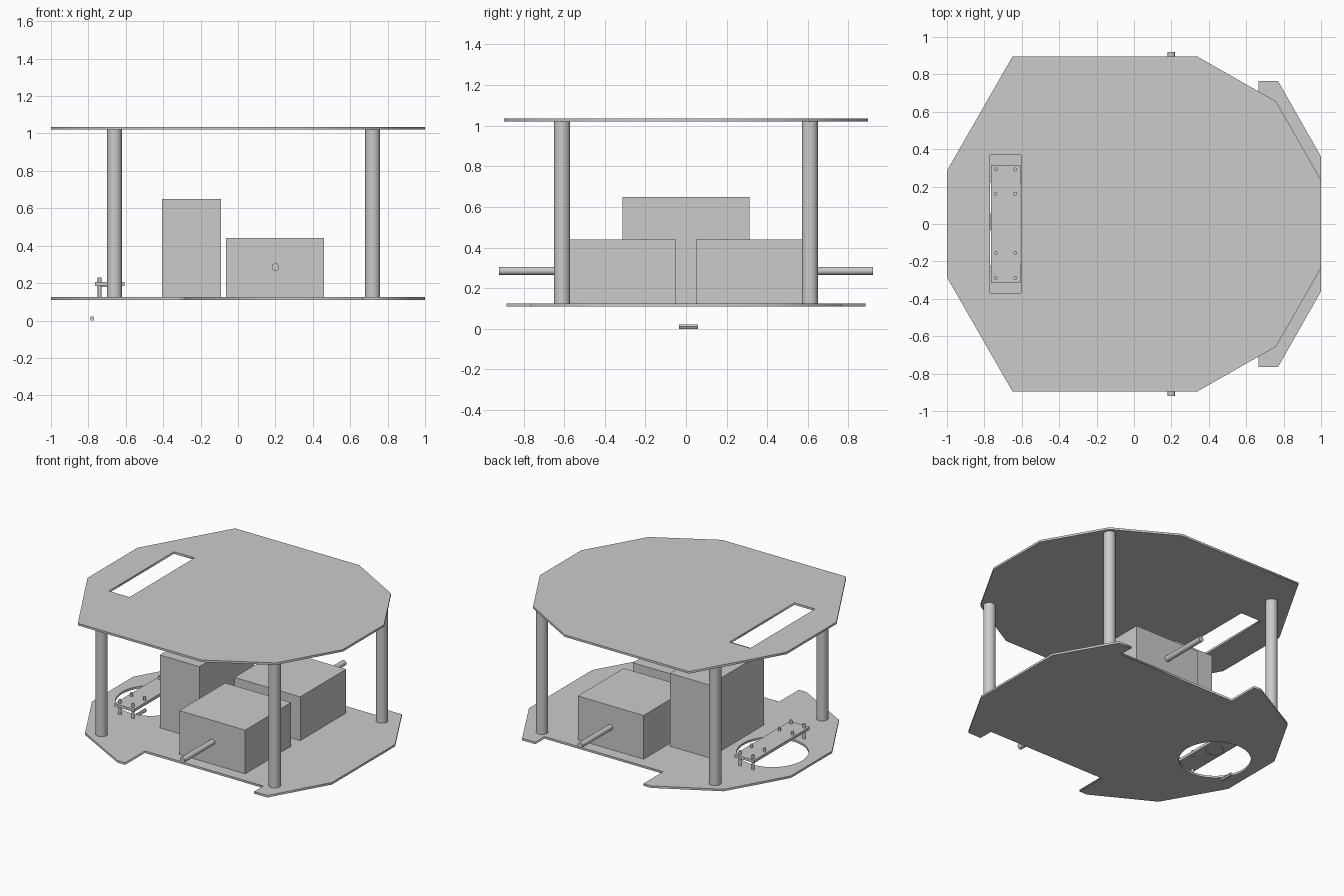
import bpy, math

if "Cube" in bpy.data.objects:
    bpy.data.objects.remove(bpy.data.objects["Cube"])

grey = bpy.data.materials.new("plain_grey")
grey.diffuse_color = (0.6, 0.6, 0.6, 1)
grey.use_nodes = True
grey.node_tree.nodes["Principled BSDF"].inputs["Base Color"].default_value = grey.diffuse_color


def finish(obj, name):
    obj.name = name
    obj.data.materials.clear()
    obj.data.materials.append(grey)
    return obj


def box(name, lo, hi):
    mid = [(a + b) / 2 for a, b in zip(lo, hi)]
    bpy.ops.mesh.primitive_cube_add(size=1, location=mid)
    obj = bpy.context.object
    obj.scale = [b - a for a, b in zip(lo, hi)]
    bpy.ops.object.transform_apply(location=False, rotation=False, scale=True)
    return finish(obj, name)


def rod(name, radius, length, centre, along_y=False, sides=24):
    bpy.ops.mesh.primitive_cylinder_add(
        vertices=sides, radius=radius, depth=length, location=centre,
        rotation=(math.pi / 2 if along_y else 0, 0, 0))
    if sides > 6:
        bpy.ops.object.shade_smooth_by_angle(angle=math.radians(40))
    return finish(bpy.context.object, name)


def plate(name, outline, hole, z0, z1):
    """Flat sheet with one opening, made from a filled 2D curve."""
    curve = bpy.data.curves.new(name, 'CURVE')
    curve.dimensions = '2D'
    curve.fill_mode = 'BOTH'
    curve.extrude = (z1 - z0) / 2
    for loop in (outline, hole):
        spline = curve.splines.new('POLY')
        spline.points.add(len(loop) - 1)
        for p, (x, y) in zip(spline.points, loop):
            p.co = (x, y, 0, 1)
        spline.use_cyclic_u = True
    obj = bpy.data.objects.new(name, curve)
    bpy.context.collection.objects.link(obj)
    obj.location.z = (z0 + z1) / 2
    bpy.ops.object.select_all(action='DESELECT')
    obj.select_set(True)
    bpy.context.view_layer.objects.active = obj
    bpy.ops.object.convert(target='MESH')
    return finish(bpy.context.object, name)


def mirrored(half):
    return half + [(x, -y) for x, y in reversed(half)]


# Decks: the upper has a slot, the lower has wheel notches and a round opening
upper = mirrored([(-1, 0.285), (-0.65, 0.895), (0.34, 0.895), (0.76, 0.655), (1, 0.235)])
slot = mirrored([(-0.77, 0.37), (-0.605, 0.37)])
plate("upper_deck", upper, slot, 1.02, 1.035)

lower = mirrored([(-1, 0.235), (-0.76, 0.655), (-0.34, 0.885), (-0.28, 0.885),
                  (-0.28, 0.66), (0.665, 0.66), (0.665, 0.765), (0.77, 0.765), (1, 0.36)])
opening = [(-0.69 + 0.235 * math.cos(math.tau * i / 48), 0.235 * math.sin(math.tau * i / 48))
           for i in range(48)]
plate("lower_deck", lower, opening, 0.11, 0.125)

# Corner posts
for x in (-0.66, 0.72):
    for y in (-0.61, 0.61):
        rod("post", 0.04, 0.9, (x, y, 0.5725))

# Battery, motors and axles
box("battery", (-0.405, -0.312, 0.125), (-0.09, 0.312, 0.65))
for s in (-1, 1):
    ys = sorted((s * 0.052, s * 0.575))
    box("motor", (-0.065, ys[0], 0.125), (0.46, ys[1], 0.44))
    rod("axle", 0.02, 0.345, (0.2, s * 0.7475, 0.285), along_y=True, sides=16)

# Sensor board on screws, with a round part beneath
box("sensor_board", (-0.765, -0.315, 0.185), (-0.608, 0.315, 0.205))
rod("sensor_disc", 0.06, 0.008, (-0.69, 0, 0.182), sides=32)
for x in (-0.74, -0.635):
    for y in (-0.288, 0.292):
        rod("long_screw", 0.01, 0.11, (x, y, 0.175), sides=12)
    for y in (-0.155, 0.162):
        rod("short_screw", 0.01, 0.045, (x, y, 0.205), sides=12)

# Small floor pin under the opening
rod("floor_pin", 0.012, 0.095, (-0.78, 0.012, 0.0104), along_y=True, sides=6).rotation_euler.y = math.radians(30)
